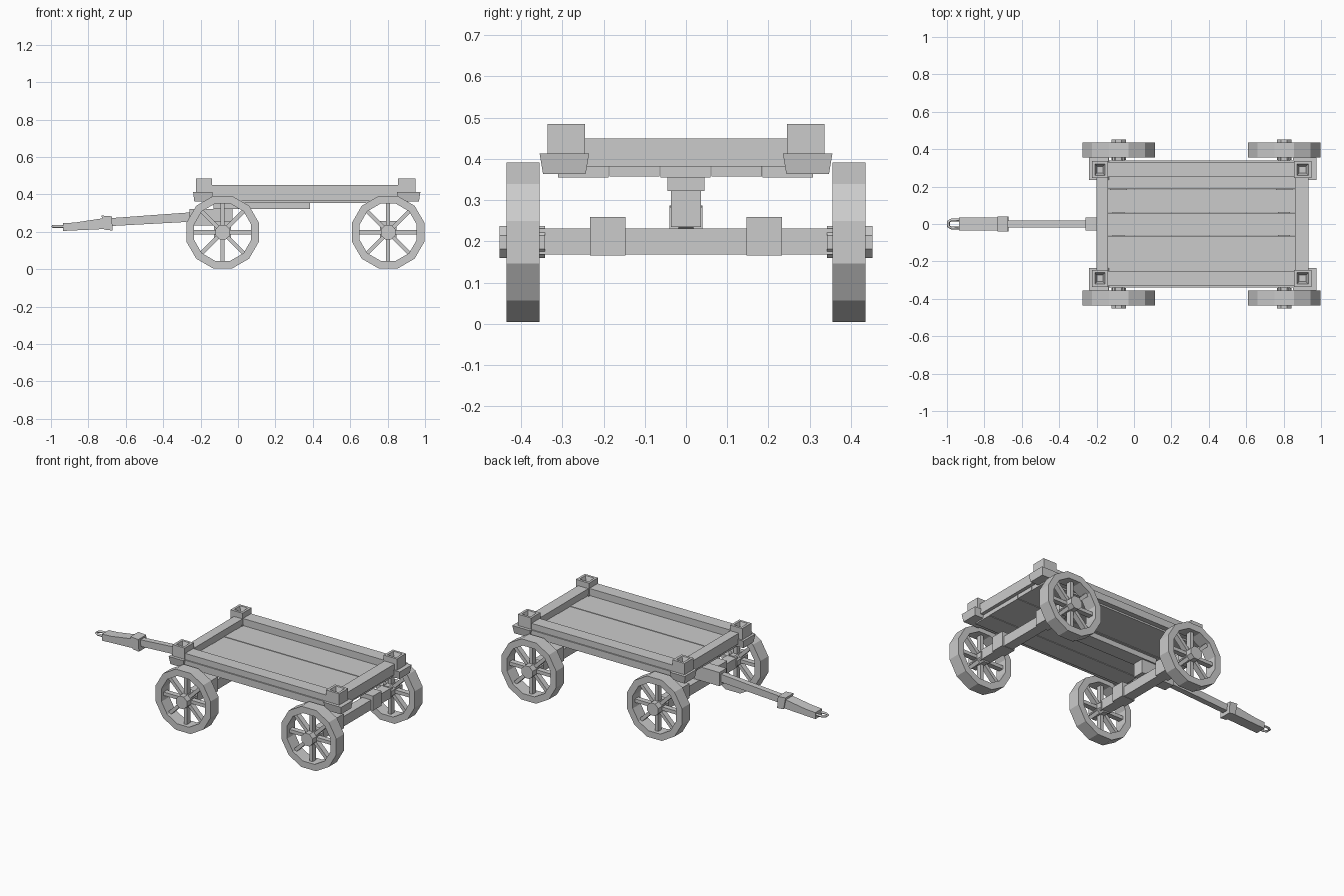
import bpy, bmesh
from math import sin, cos, pi
from mathutils import Matrix

if "Cube" in bpy.data.objects:
    bpy.data.objects.remove(bpy.data.objects["Cube"])


def finish(name, bm):
    bmesh.ops.recalc_face_normals(bm, faces=bm.faces[:])
    me = bpy.data.meshes.new(name)
    bm.to_mesh(me)
    bm.free()
    ob = bpy.data.objects.new(name, me)
    bpy.context.collection.objects.link(ob)
    return ob


def box(name, x, y, z, bottom=(1, 1)):
    """Box from ranges; bottom = scale of the lower face for a taper."""
    bm = bmesh.new()
    bmesh.ops.create_cube(bm, size=1)
    for v in bm.verts:
        low = v.co.z < 0
        sx, sy = bottom if low else (1, 1)
        v.co = ((x[0] + x[1]) / 2 + v.co.x * sx * (x[1] - x[0]),
                (y[0] + y[1]) / 2 + v.co.y * sy * (y[1] - y[0]),
                z[0] if low else z[1])
    return finish(name, bm)


def span(s, a, b):
    return tuple(sorted((s * a, s * b)))


def side_profile(name, pts, half):
    """Extrude an x/z outline across y."""
    bm = bmesh.new()
    f = bm.faces.new([bm.verts.new((px, -half, pz)) for px, pz in pts])
    r = bmesh.ops.extrude_face_region(bm, geom=[f])
    for v in r["geom"]:
        if isinstance(v, bmesh.types.BMVert):
            v.co.y = half
    return finish(name, bm)


def wheel(name, cx, s):
    cz, y0, y1 = 0.198, s * 0.355, s * 0.435
    bm = bmesh.new()
    # twelve-sided rim
    rings = []
    for i in range(12):
        a = (i + 0.5) * pi / 6
        rings.append([bm.verts.new((cx + r * cos(a), y, cz + r * sin(a)))
                      for r, y in ((0.2, y0), (0.2, y1), (0.158, y1), (0.158, y0))])
    for i in range(12):
        a, b = rings[i], rings[(i + 1) % 12]
        for k in range(4):
            n = (k + 1) % 4
            bm.faces.new((a[k], a[n], b[n], b[k]))
    # eight-sided hub
    bmesh.ops.create_cone(bm, cap_ends=True, segments=8, radius1=0.042, radius2=0.042, depth=0.11,
                          matrix=Matrix.Translation((cx, s * 0.397, cz))
                          @ Matrix.Rotation(pi / 2, 4, 'X') @ Matrix.Rotation(pi / 8, 4, 'Z'))
    # eight spokes
    for i in range(8):
        m = (Matrix.Translation((cx, s * 0.395, cz)) @ Matrix.Rotation(i * pi / 4, 4, 'Y')
             @ Matrix.Translation((0.095, 0, 0)) @ Matrix.Diagonal((0.135, 0.034, 0.022, 1)))
        bmesh.ops.create_cube(bm, size=1, matrix=m)
    finish(name, bm)


# Running gear
for end, cx in (("front", -0.082), ("rear", 0.803)):
    box(end + "_axle", (cx - 0.032, cx + 0.032), (-0.36, 0.36), (0.168, 0.231))
    for s, side in ((-1, "right"), (1, "left")):
        wheel(f"{end}_wheel_{side}", cx, s)
        box(f"{end}_axle_clamp_{side}", (cx - 0.045, cx + 0.045), span(s, 0.147, 0.233), (0.166, 0.259))

# Bed planks
n, w = 5, 0.62 / 5
for i in range(n):
    d = 0.002 * (i % 2)
    box(f"deck_plank_{i}", (-0.18, 0.91), (-0.31 + i * w, -0.31 + (i + 1) * w - 0.002), (0.355 + d, 0.405 + d))

# Rails around the bed
for s, side in ((-1, "right"), (1, "left")):
    box("lower_rail_" + side, (-0.22, 0.95), span(s, 0.25, 0.34), (0.366, 0.411))
    box("upper_rail_" + side, (-0.2, 0.93), span(s, 0.25, 0.332), (0.405, 0.45))
box("front_end_board", (-0.2, -0.14), (-0.25, 0.25), (0.382, 0.449))
box("rear_end_board", (0.86, 0.932), (-0.25, 0.25), (0.382, 0.449))

# Corner brackets and socketed posts
for end, bx, px in (("front", (-0.24, -0.135), (-0.225, -0.14)), ("rear", (0.85, 0.975), (0.855, 0.948))):
    for s, side in ((-1, "right"), (1, "left")):
        box(f"{end}_bracket_{side}", bx, span(s, 0.235, 0.355), (0.363, 0.413), (0.88, 0.86))
        post = box(f"{end}_post_{side}", px, span(s, 0.245, 0.336), (0.41, 0.485))
        bm = bmesh.new()
        bm.from_mesh(post.data)
        top = max(bm.faces, key=lambda f: f.calc_center_median().z)
        bmesh.ops.inset_individual(bm, faces=[top], thickness=0.022)
        r = bmesh.ops.extrude_discrete_faces(bm, faces=[top])
        c = r["faces"][0].calc_center_median()
        for v in r["faces"][0].verts:
            v.co = c + (v.co - c) * 0.6
            v.co.z -= 0.035
        bm.to_mesh(post.data)
        bm.free()

# Centre beam and draw tongue
box("centre_beam", (-0.13, 0.385), (-0.045, 0.045), (0.322, 0.357))
box("tongue_block", (-0.26, -0.03), (-0.036, 0.036), (0.235, 0.322))
side_profile("tongue_shaft", [(-0.7, 0.23), (-0.2, 0.257), (-0.2, 0.308), (-0.7, 0.272)], 0.018)
side_profile("tongue_collar", [(-0.715, 0.212), (-0.67, 0.207), (-0.675, 0.283), (-0.73, 0.287)], 0.04)
side_profile("tongue_handle", [(-0.935, 0.205), (-0.7, 0.216), (-0.7, 0.276), (-0.87, 0.25), (-0.935, 0.246)], 0.034)

# Hitch loop at the tip
cu = bpy.data.curves.new("hitch_loop", 'CURVE')
cu.dimensions = '3D'
cu.bevel_depth = 0.008
cu.bevel_resolution = 0
pts = [(-0.91, -0.022), (-0.975, -0.022), (-0.992, -0.012), (-0.992, 0.012), (-0.975, 0.022), (-0.91, 0.022)]
sp = cu.splines.new('POLY')
sp.points.add(len(pts) - 1)
for p, (x, y) in zip(sp.points, pts):
    p.co = (x, y, 0.229, 1)
bpy.context.collection.objects.link(bpy.data.objects.new("hitch_loop", cu))
